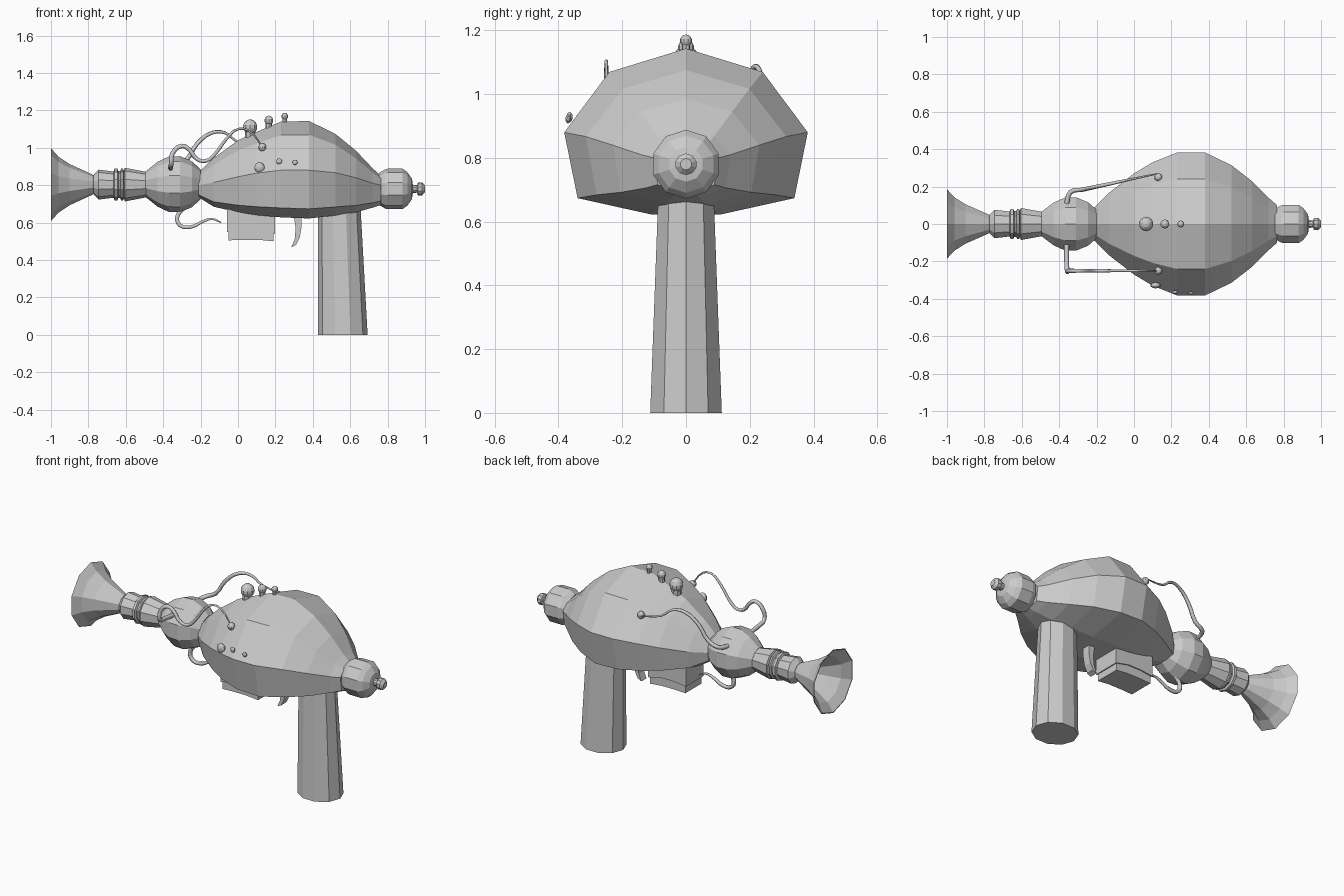
import bpy, bmesh
from math import sin, cos, pi
from mathutils import Matrix

if "Cube" in bpy.data.objects:
    bpy.data.objects.remove(bpy.data.objects["Cube"])


def finish(name, bm):
    bmesh.ops.remove_doubles(bm, verts=bm.verts, dist=0.0005)
    bmesh.ops.recalc_face_normals(bm, faces=bm.faces)
    me = bpy.data.meshes.new(name)
    bm.to_mesh(me)
    bm.free()
    ob = bpy.data.objects.new(name, me)
    bpy.context.collection.objects.link(ob)
    return ob


def loft(name, rings):
    """Skin a series of equal-length closed rings and cap both ends."""
    bm = bmesh.new()
    vs = [[bm.verts.new(p) for p in r] for r in rings]
    n = len(vs[0])
    for a, b in zip(vs, vs[1:]):
        for i in range(n):
            j = (i + 1) % n
            bm.faces.new((a[i], a[j], b[j], b[i]))
    bm.faces.new(vs[0])
    bm.faces.new(vs[-1])
    return finish(name, bm)


def turned(name, profile, cz, sides=10):
    """Lathe (x, radius) pairs round a lengthwise axis at height cz."""
    angles = [2 * pi * i / sides for i in range(sides)]
    return loft(name, [[(x, r * sin(a), cz + r * cos(a)) for a in angles]
                       for x, r in profile])


def ball(name, loc, r, scale=(1, 1, 1)):
    bm = bmesh.new()
    m = Matrix.Translation(loc) @ Matrix.Diagonal((*scale, 1))
    bmesh.ops.create_uvsphere(bm, u_segments=10, v_segments=7, radius=r, matrix=m)
    return finish(name, bm)


def slab(name, outline, half):
    """Extrude an x/z outline across y."""
    return loft(name, [[(x, y, z) for x, z in outline] for y in (-half, half)])


def wire(name, pts, r=0.013):
    cu = bpy.data.curves.new(name, 'CURVE')
    cu.dimensions = '3D'
    cu.bevel_depth = r
    cu.bevel_resolution = 1
    cu.resolution_u = 3
    cu.use_fill_caps = True
    sp = cu.splines.new('BEZIER')
    sp.bezier_points.add(len(pts) - 1)
    for i, (bp, p) in enumerate(zip(sp.bezier_points, pts)):
        bp.co = p
        bp.handle_left_type = bp.handle_right_type = 'AUTO'
        bp.radius = 1 - 0.7 * (i / (len(pts) - 1)) ** 2
    ob = bpy.data.objects.new(name, cu)
    bpy.context.collection.objects.link(ob)


# Bulbous body: x, half width, top z, widest z, bottom z
stations = [(-.21, .09, .87, .80, .735), (-.13, .17, .945, .815, .685),
            (.0, .27, 1.04, .845, .655), (.1, .33, 1.085, .865, .64),
            (.23, .382, 1.14, .88, .628), (.38, .382, 1.143, .88, .622),
            (.52, .315, 1.075, .867, .638), (.63, .23, .985, .84, .655),
            (.72, .14, .89, .81, .68), (.765, .10, .85, .80, .695)]
rings = []
for x, w, top, mid, bot in stations:
    half = [(.63 * w, mid + .72 * (top - mid)), (w, mid),
            (.89 * w, mid - .8 * (mid - bot)), (.28 * w, bot)]
    rings.append([(x, 0, top)] + [(x, y, z) for y, z in half]
                 + [(x, -y, z) for y, z in reversed(half)])
loft("body", rings)

# Flared muzzle, hollow at the mouth
turned("muzzle", [(-.80, .02), (-.80, .04), (-.90, .098), (-.96, .138), (-1, .19),
                  (-1, .195), (-.96, .15), (-.90, .11), (-.78, .055), (-.765, .045)], .803)
# Ringed barrel and front bulb
turned("barrel", [(-.775, .045), (-.77, .055), (-.745, .08), (-.665, .07), (-.66, .085),
                  (-.645, .085), (-.64, .072), (-.63, .072), (-.625, .085), (-.615, .085),
                  (-.61, .075), (-.605, .09), (-.49, .068), (-.48, .05)], .803)
turned("front_bulb", [(-.495, .068), (-.43, .12), (-.37, .148), (-.31, .15),
                      (-.245, .122), (-.2, .08)], .805)
# Rear cap with small finial
turned("rear_cap", [(.755, .085), (.785, .104), (.80, .108), (.88, .108), (.905, .09),
                    (.93, .055), (.935, .022), (.957, .02), (.962, .034), (.985, .034),
                    (1.0, .018)], .78)

# Grip
loft("grip", [[(cx + rx * cos(i * pi / 5), ry * sin(i * pi / 5), z) for i in range(10)]
              for z, cx, rx, ry in ((0, .56, .133, .118), (.72, .54, .113, .09))])

# Trigger and the block under the body
slab("trigger", [(.295, .66), (.34, .66), (.34, .58), (.33, .52), (.31, .48),
                 (.285, .468), (.303, .51), (.308, .57)], .025)
slab("under_block_top", [(-.058, .68), (-.058, .55), (.02, .56), (.11, .56),
                         (.198, .54), (.198, .68)], .085)
slab("under_block_base", [(-.05, .58), (-.05, .505), (.02, .508), (.11, .508),
                          (.19, .5), (.19, .58)], .078)

# Top buttons on short stems
for i, (x, z, r) in enumerate([(.065, 1.112, .04), (.165, 1.147, .025), (.25, 1.168, .019)]):
    ball(f"top_button_{i}", (x, 0, z), r)
    s = r * .7
    loft(f"button_stem_{i}", [[(x + s * cos(k * pi / 4), s * sin(k * pi / 4), h)
                               for k in range(8)] for h in (z - r - .025, z - r * .5)])

# Side studs
for i, (x, y, z, r) in enumerate([(.115, -.328, .895, .028), (.22, -.365, .928, .016),
                                  (.305, -.37, .922, .014)]):
    ball(f"side_stud_{i}", (x, y, z), r, (1, .6, 1))
for s, n in ((-1, "right"), (1, "left")):
    ball(f"wire_socket_{n}", (.13, s * .25, 1.003), .022)

# Wires linking the bulb and body
right = [(-.35, .97), (-.3, 1.01), (-.26, .99), (-.22, .94), (-.17, .93), (-.12, .97),
         (-.06, 1.05), (0, 1.1), (.06, 1.09), (.13, 1.005)]
wire("wire_right", [(-.36, -.11, .89), (-.36, -.2, .9), (-.357, -.25, .915)]
     + [(x, -.25, z) for x, z in right])
left = [(-.34, .9), (-.28, .93), (-.22, 1.02), (-.14, 1.08), (-.07, 1.08),
        (0, 1.03), (.13, 1.005)]
wire("wire_left", [(-.36, .11, .89)]
     + [(x, .17 + .1 * (x + .34) / .47, z) for x, z in left])
lower = [(-.29, .68), (-.325, .63), (-.31, .585), (-.25, .577), (-.19, .605),
         (-.14, .62), (-.09, .6)]
wire("wire_lower", [(x, 0, z) for x, z in lower])
